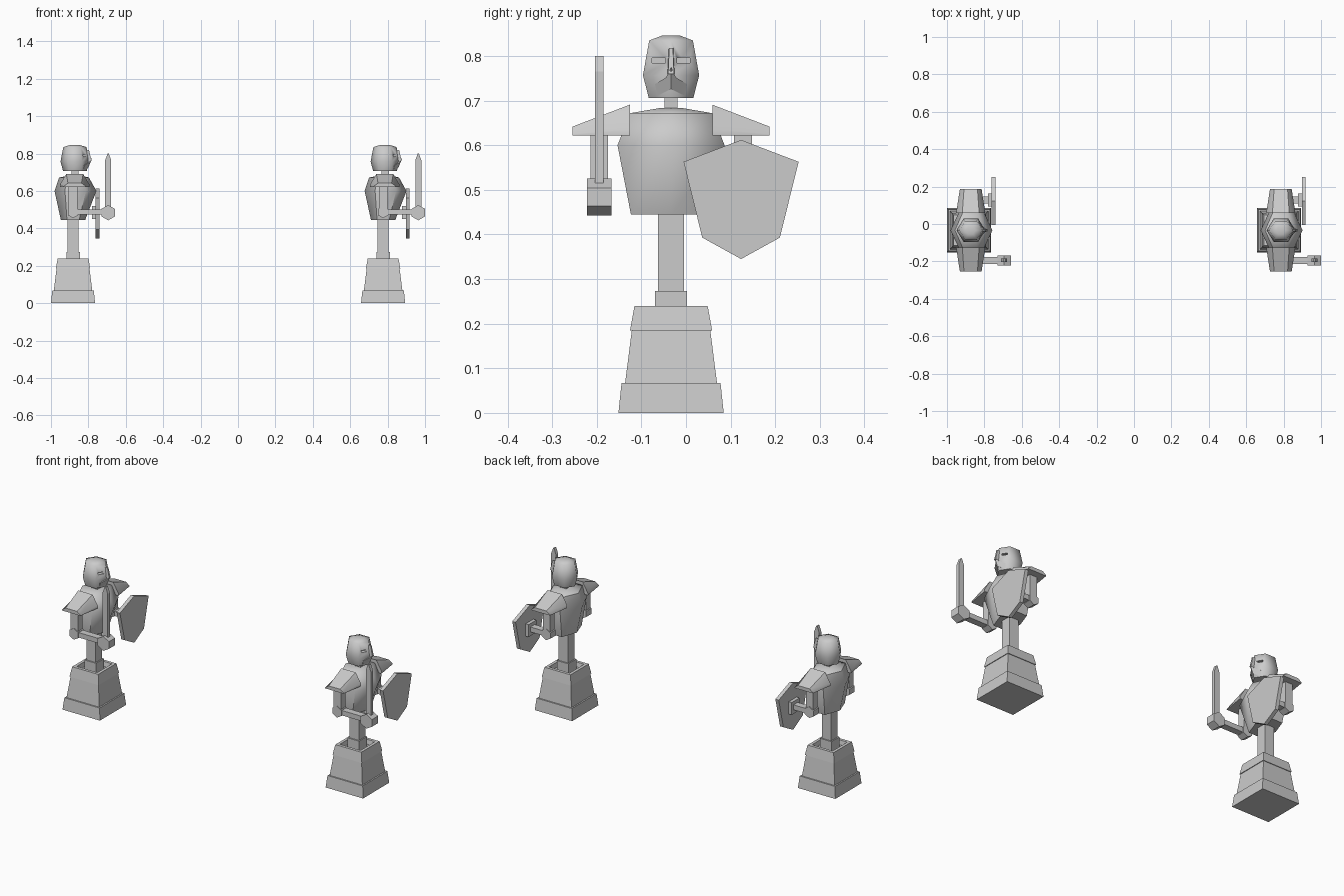
import bpy
import math
from mathutils import Vector

cube = bpy.data.objects.get("Cube")
if cube:
    bpy.data.objects.remove(cube, do_unlink=True)

stone = bpy.data.materials.new("grey_stone")
stone.use_nodes = True
GREY = (0.6, 0.6, 0.6, 1)
stone.diffuse_color = GREY
stone.node_tree.nodes["Principled BSDF"].inputs["Base Color"].default_value = GREY

parts = {}  # part name -> mesh, all in the statue's own space


def finish(mesh, smooth_angle):
    if smooth_angle:
        mesh.shade_smooth()
        mesh.set_sharp_from_angle(angle=math.radians(smooth_angle))


def loft(name, rings, smooth_angle=0):
    """Skin a stack of equal-sized rings and cap both ends."""
    n = len(rings[0])
    verts = [p for ring in rings for p in ring]
    faces = [tuple(reversed(range(n))), tuple(range(len(verts) - n, len(verts)))]
    for r in range(len(rings) - 1):
        for i in range(n):
            j = (i + 1) % n
            faces.append((r * n + i, r * n + j, (r + 1) * n + j, (r + 1) * n + i))
    mesh = bpy.data.meshes.new(name)
    mesh.from_pydata(verts, [], faces)
    # Turn the skin outward when the rings ran the other way
    volume = 0
    for f in mesh.polygons:
        p = [Vector(verts[i]) for i in f.vertices]
        for k in range(1, len(p) - 1):
            volume += p[0].dot(p[k].cross(p[k + 1]))
    if volume < 0:
        mesh.flip_normals()
    mesh.materials.append(stone)
    finish(mesh, smooth_angle)
    parts[name] = mesh
    return mesh


def rect(hx, hy, z, cx=0, cy=0):
    return [(cx - hx, cy - hy, z), (cx + hx, cy - hy, z),
            (cx + hx, cy + hy, z), (cx - hx, cy + hy, z)]


def hexagon(cx, hx, hy, z):
    """Six-sided ring with corners to the front and back."""
    return [(cx + hx, 0, z), (cx + hx / 2, hy, z), (cx - hx / 2, hy, z),
            (cx - hx, 0, z), (cx - hx / 2, -hy, z), (cx + hx / 2, -hy, z)]


def box(name, lo, hi):
    cx, cy = (lo[0] + hi[0]) / 2, (lo[1] + hi[1]) / 2
    hx, hy = (hi[0] - lo[0]) / 2, (hi[1] - lo[1]) / 2
    return loft(name, [rect(hx, hy, z, cx, cy) for z in (lo[2], hi[2])])


def hex_joint(name, x, y, z, r, half):
    """Six-sided block lying across the arm, corner up."""
    angles = [math.radians(30 + 60 * i) for i in range(6)]
    return loft(name, [[(x + r * math.cos(a), y + s * half, z + r * math.sin(a))
                        for a in angles] for s in (-1, 1)])


# Stepped pedestal with a sunken top
loft("pedestal", [rect(h, h, z) for h, z in (
    (.118, 0), (.111, .067), (.103, .067), (.088, .185),
    (.092, .185), (.082, .24), (.065, .24), (.06, .215))])
box("post_foot", (-.036, -.036, .21), (.036, .036, .273))
box("post", (-.029, -.029, .27), (.029, .029, .45))

# Torso and neck
loft("torso", [hexagon(0, .065, .09, .445), hexagon(.013, .112, .12, .6),
               hexagon(.005, .08, .092, .672), hexagon(.01, .025, .022, .684)], 62)
box("neck", (-.008, -.0145, .675), (.03, .0145, .715))

# Helmeted head, with eye slits cut in
head = loft("head", [hexagon(.01, .063, .05, .706), hexagon(.01, .077, .063, .757),
                     hexagon(.01, .062, .049, .835), hexagon(.01, .025, .02, .846)])
head_obj = bpy.data.objects.new("head_blank", head)
bpy.context.collection.objects.link(head_obj)
cutters = []
for side in (-1, 1):
    ys = sorted((side * .013, side * .043))
    slit = box("slit", (.035, ys[0], .785), (.12, ys[1], .796))
    del parts["slit"]
    cutter = bpy.data.objects.new("slit_cutter", slit)
    cutter.hide_render = True
    bpy.context.collection.objects.link(cutter)
    cutters.append(cutter)
    mod = head_obj.modifiers.new("eye_slit", "BOOLEAN")
    mod.operation = "DIFFERENCE"
    mod.solver = "EXACT"
    mod.object = cutter
bpy.context.view_layer.update()
graph = bpy.context.evaluated_depsgraph_get()
cut_head = bpy.data.meshes.new_from_object(head_obj.evaluated_get(graph))
finish(cut_head, 62)
parts["head"] = cut_head
for helper in cutters + [head_obj]:
    bpy.data.objects.remove(helper, do_unlink=True)

# Nose ridge and drooping moustache
loft("nose_ridge", [[(.04, -w, z), (x, -w * .6, z), (x, w * .6, z), (.04, w, z)]
                    for w, x, z in ((.011, .099, .76), (.007, .086, .818))])
for side, label in ((-1, "right"), (1, "left")):
    outline = [(0, .775), (.011, .752), (.036, .737), (.031, .711), (0, .726)]
    back = [(.035, side * y, z) for y, z in outline]
    front = [(.1 - .7 * y - .4 * (.77 - z), side * y, z) for y, z in outline]
    loft(label + "_moustache", [back, front])

# Shoulders and arms
ARM_Y, ARM_Z = .161, .487
for side, label in ((-1, "right"), (1, "left")):
    rings = []
    for y, half, top_half, low, top in ((.0925, .078, .045, .636, .691),
                                        (.2205, .058, .036, .626, .642)):
        profile = [(-half, .622), (-half, low), (-top_half, top),
                   (top_half, top), (half, low), (half, .622)]
        rings.append([(.009 + x, side * y, z) for x, z in profile])
    loft(label + "_shoulder_guard", rings, 50)
    y = side * ARM_Y
    reach = .188 if side < 0 else .115
    box(label + "_upper_arm", (-.023, y - .02, ARM_Z), (.023, y + .02, .64))
    hex_joint(label + "_elbow", 0, y, ARM_Z, .032, .024)
    box(label + "_forearm", (0, y - .019, ARM_Z - .014), (reach, y + .019, ARM_Z + .014))

# Sword held upright in the right hand
HAND_X = .188
hex_joint("right_hand", HAND_X, -ARM_Y, .484, .041, .027)
loft("sword", [rect(w, t, z, HAND_X, -ARM_Y) for w, t, z in (
    (.016, .0095, .5), (.016, .0095, .765), (.003, .0095, .8))])

# Shield strapped to the left arm
box("shield_grip", (.102, ARM_Y - .035, .45), (.124, ARM_Y + .035, .52))
half_outline = [(0, .612), (.129, .563), (.087, .393), (0, .345)]
outline = half_outline + [(-y, z) for y, z in half_outline[2:0:-1]]
loft("shield", [[(x, .157 + y, z) for y, z in outline] for x in (.121, .142)])

# Two matching statues, side by side
for number, x in enumerate((-.882, .776), 1):
    for name, mesh in parts.items():
        obj = bpy.data.objects.new(f"statue_{number}_{name}", mesh)
        obj.location = (x, -.0335, 0)
        bpy.context.collection.objects.link(obj)
